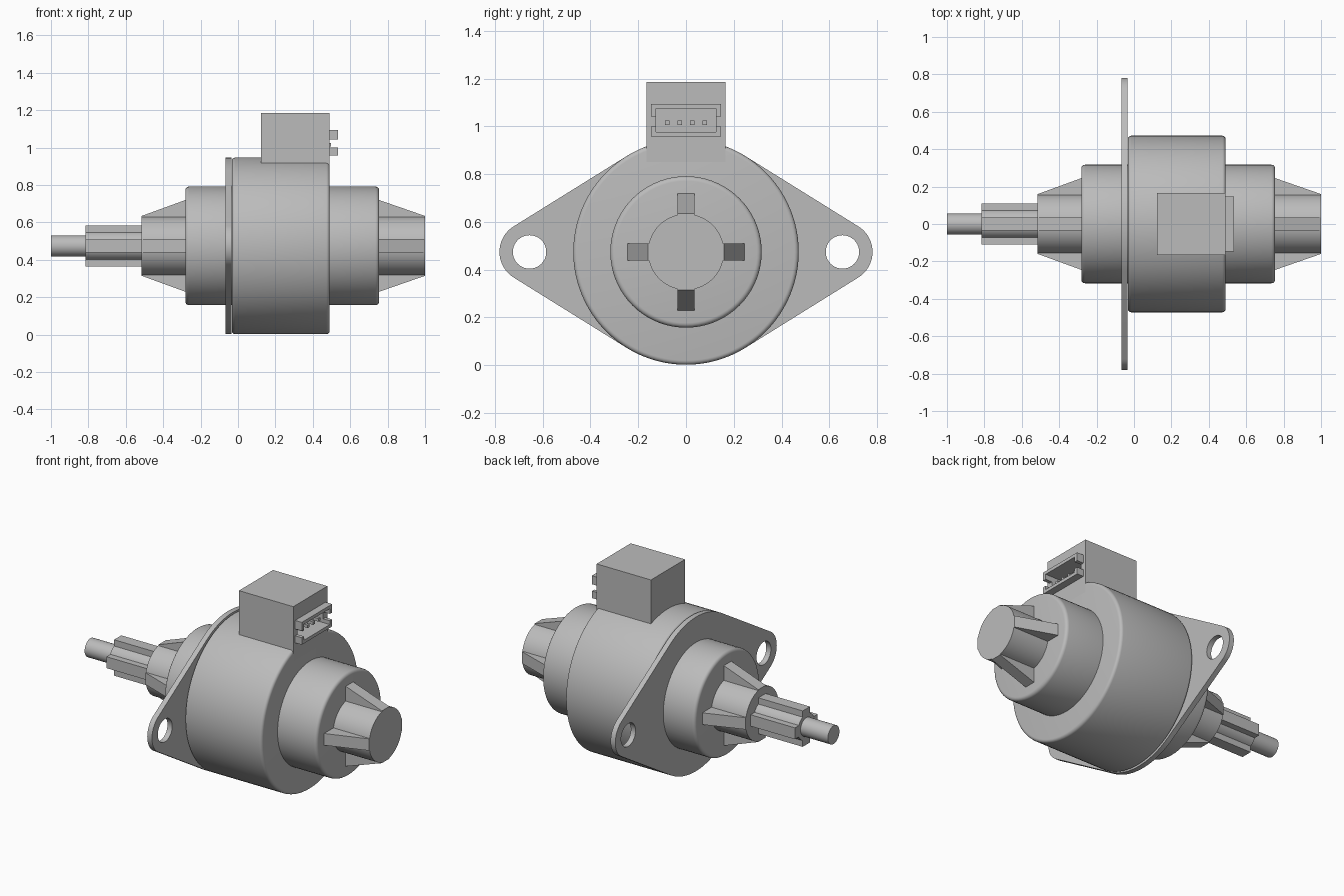
import bpy, bmesh, math
from mathutils import Matrix, Vector

if "Cube" in bpy.data.objects:
    bpy.data.objects.remove(bpy.data.objects["Cube"], do_unlink=True)

AXIS_Z = 0.474      # height of the motor axis
BODY_R = 0.472

grey = bpy.data.materials.new("plain_grey")
grey.use_nodes = True
grey.diffuse_color = (0.5, 0.5, 0.5, 1)
grey.node_tree.nodes["Principled BSDF"].inputs["Base Color"].default_value = (0.5, 0.5, 0.5, 1)


def finish(name, bm, smooth=False):
    """Turn a bmesh into a named, coloured object."""
    bmesh.ops.recalc_face_normals(bm, faces=bm.faces[:])
    mesh = bpy.data.meshes.new(name)
    bm.to_mesh(mesh)
    bm.free()
    mesh.materials.append(grey)
    obj = bpy.data.objects.new(name, mesh)
    bpy.context.collection.objects.link(obj)
    if smooth:
        bpy.ops.object.select_all(action='DESELECT')
        obj.select_set(True)
        bpy.context.view_layer.objects.active = obj
        bpy.ops.object.shade_smooth_by_angle(angle=math.radians(35))
    return obj


def cylinder(name, x0, x1, radius, fillet=0.0, sides=72):
    """Cylinder along the motor axis, with optional rounded rims."""
    bm = bmesh.new()
    place = Matrix.Translation(((x0 + x1) / 2, 0, AXIS_Z)) @ Matrix.Rotation(math.pi / 2, 4, 'Y')
    bmesh.ops.create_cone(bm, cap_ends=True, segments=sides, radius1=radius,
                          radius2=radius, depth=x1 - x0, matrix=place)
    if fillet:
        rims = [e for e in bm.edges if abs(e.verts[0].co.x - e.verts[1].co.x) < 1e-5]
        bmesh.ops.bevel(bm, geom=rims, offset=fillet, segments=4, profile=0.5, affect='EDGES')
    return finish(name, bm, True)


def box(name, xs, ys, zs):
    bm = bmesh.new()
    bmesh.ops.create_cube(bm, size=1)
    for v in bm.verts:
        v.co = Vector([r[0] if c < 0 else r[1] for c, r in zip(v.co, (xs, ys, zs))])
    return finish(name, bm)


def fin(name, profile, width, turn):
    """Prism from an (x, radius) profile, turned about the motor axis."""
    bm = bmesh.new()
    face = bm.faces.new([bm.verts.new((x, -width / 2, r)) for x, r in profile])
    side = bmesh.ops.extrude_face_region(bm, geom=[face])["geom"]
    bmesh.ops.translate(bm, vec=(0, width, 0),
                        verts=[g for g in side if isinstance(g, bmesh.types.BMVert)])
    bm.transform(Matrix.Translation((0, 0, AXIS_Z)) @ Matrix.Rotation(turn, 4, 'X'))
    return finish(name, bm)


def cut(obj, cutter):
    mod = obj.modifiers.new("cut", 'BOOLEAN')
    mod.operation = 'DIFFERENCE'
    mod.solver = 'EXACT'
    mod.object = cutter
    bpy.context.view_layer.objects.active = obj
    bpy.ops.object.modifier_apply(modifier=mod.name)


# Round housing, stepped bosses, end hubs and shaft
cylinder("motor_body", -0.033, 0.49, BODY_R, 0.018, 96)
cylinder("rear_boss", 0.3, 0.755, 0.317, 0.02)
cylinder("drive_boss", -0.282, 0.1, 0.317, 0.02)
cylinder("rear_hub", 0.6, 1.0, 0.159)
cylinder("drive_hub", -0.515, -0.2, 0.159)
cylinder("spline_core", -0.815, -0.45, 0.08, sides=48)
cylinder("output_shaft", -1.0, -0.75, 0.056, sides=48)

# Four tapered ribs on each hub and four straight splines on the shaft
for i in range(4):
    turn = i * math.pi / 2
    fin(f"rear_rib_{i + 1}", [(0.74, 0.1), (0.74, 0.25), (0.755, 0.245), (1.0, 0.16), (1.0, 0.1)], 0.072, turn)
    fin(f"drive_rib_{i + 1}", [(-0.27, 0.1), (-0.27, 0.25), (-0.282, 0.245), (-0.515, 0.16), (-0.515, 0.1)], 0.072, turn)
    fin(f"shaft_spline_{i + 1}", [(-0.815, 0.03), (-0.815, 0.11), (-0.5, 0.11), (-0.5, 0.03)], 0.07, turn)


# Mounting flange: a disc blended into two drilled ears
def arc(cy, radius, start, end, steps):
    return [(cy + radius * math.cos(start + (end - start) * i / steps),
             radius * math.sin(start + (end - start) * i / steps)) for i in range(steps + 1)]


EAR_Y, EAR_R, HOLE_R = 0.655, 0.126, 0.07
tangent = math.acos((BODY_R - EAR_R) / EAR_Y)
outline = (arc(EAR_Y, EAR_R, -tangent, tangent, 24)
           + arc(0, BODY_R, tangent, math.pi - tangent, 32)
           + arc(-EAR_Y, EAR_R, math.pi - tangent, math.pi + tangent, 24)
           + arc(0, BODY_R, math.pi + tangent, 2 * math.pi - tangent, 32))
holes = [arc(s * EAR_Y, HOLE_R, 0, 2 * math.pi, 40)[:-1] for s in (-1, 1)]
bm = bmesh.new()
for loop in [outline] + holes:
    verts = [bm.verts.new((-0.068, y, AXIS_Z + z)) for y, z in loop]
    for a, b in zip(verts, verts[1:] + verts[:1]):
        bm.edges.new((a, b))
bmesh.ops.triangle_fill(bm, use_beauty=True, use_dissolve=False, edges=bm.edges[:])
grown = bmesh.ops.extrude_face_region(bm, geom=bm.faces[:])["geom"]
bmesh.ops.translate(bm, vec=(0.032, 0, 0),
                    verts=[g for g in grown if isinstance(g, bmesh.types.BMVert)])
finish("mounting_flange", bm, True)

# Connector block with a recessed, side-notched socket
block = box("connector_block", (0.122, 0.49), (-0.165, 0.165), (0.85, 1.185))
rim = box("socket_rim", (0.48, 0.535), (-0.147, 0.147), (0.957, 1.094))
recess = box("recess_cutter", (0.43, 0.6), (-0.125, 0.125), (0.977, 1.074))
notch = box("notch_cutter", (0.49, 0.6), (-0.2, 0.2), (1.0, 1.042))
cut(block, recess)
cut(rim, recess)
cut(rim, notch)
for cutter in (recess, notch):
    bpy.data.objects.remove(cutter, do_unlink=True)

# Contact pins
for i in range(4):
    y = -0.078 + i * 0.052
    box(f"contact_pin_{i + 1}", (0.42, 0.497), (y - 0.009, y + 0.009), (1.006, 1.024))
